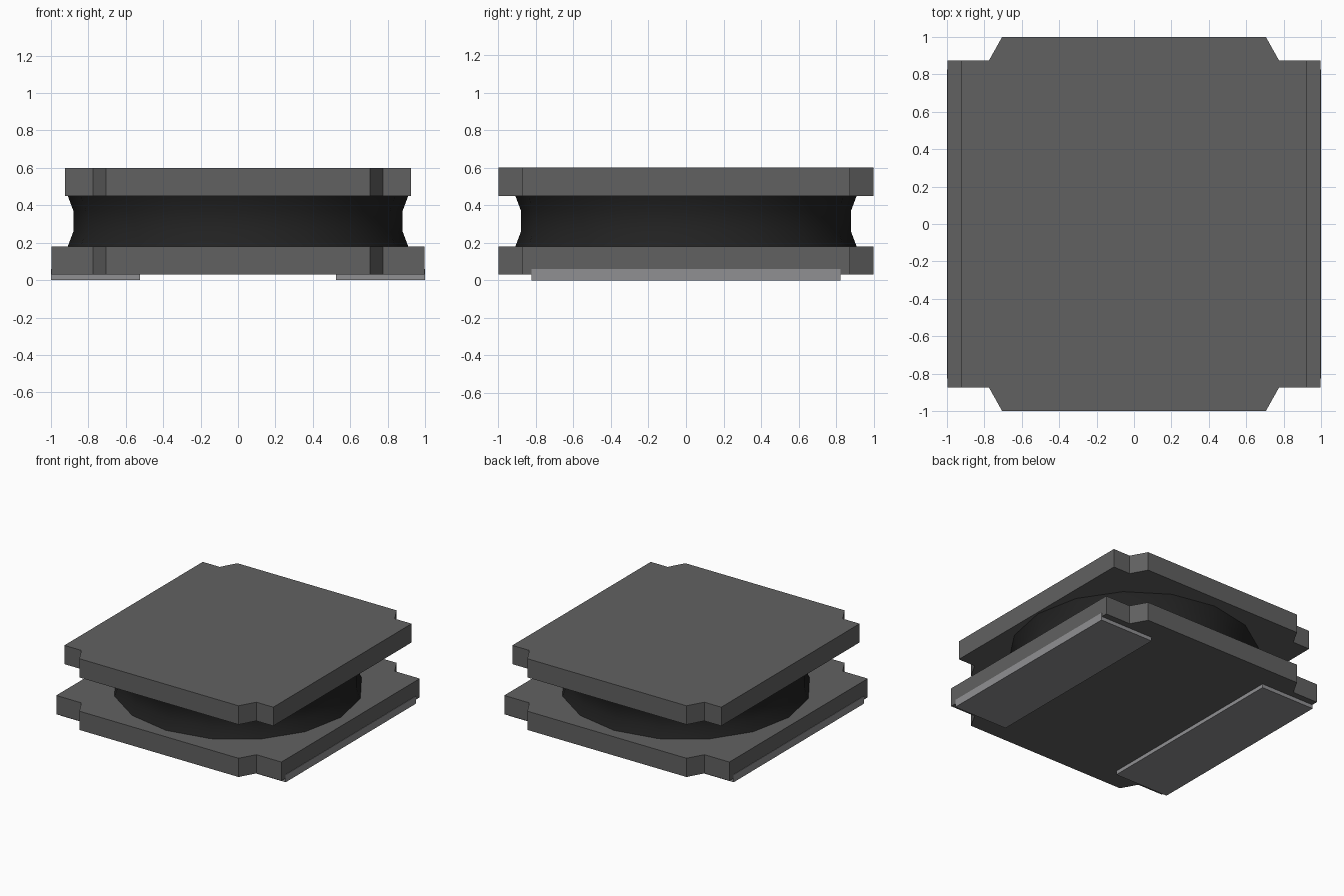
import bpy, bmesh, math


def material(name, rgb):
    m = bpy.data.materials.new(name)
    m.use_nodes = True
    m.diffuse_color = (*rgb, 1)
    m.node_tree.nodes["Principled BSDF"].inputs["Base Color"].default_value = (*rgb, 1)
    return m


def make_object(name, bm, mat):
    bmesh.ops.recalc_face_normals(bm, faces=bm.faces)
    mesh = bpy.data.meshes.new(name)
    bm.to_mesh(mesh)
    bm.free()
    mesh.materials.append(mat)
    obj = bpy.data.objects.new(name, mesh)
    bpy.context.collection.objects.link(obj)
    return obj


def prism(name, outline, z0, z1, mat):
    bm = bmesh.new()
    face = bm.faces.new([bm.verts.new((x, y, z0)) for x, y in outline])
    ext = bmesh.ops.extrude_face_region(bm, geom=[face])
    for v in ext["geom"]:
        if isinstance(v, bmesh.types.BMVert):
            v.co.z = z1
    return make_object(name, bm, mat)


def flange_outline(half_x):
    # One notched corner, mirrored round all four quadrants
    corner = [(half_x, 0.875), (0.775, 0.875), (0.705, 1.0)]
    pts = []
    for sx, sy in ((1, 1), (-1, 1), (-1, -1), (1, -1)):
        part = corner if sx * sy > 0 else corner[::-1]
        pts += [(sx * x, sy * y) for x, y in part]
    return pts


def lathe(name, profile, sides, mat):
    bm = bmesh.new()
    rings = []
    for r, z in profile:
        angles = [2 * math.pi * i / sides for i in range(sides)]
        rings.append([bm.verts.new((r * math.cos(a), r * math.sin(a), z)) for a in angles])
    for low, high in zip(rings, rings[1:]):
        for i in range(sides):
            j = (i + 1) % sides
            bm.faces.new((low[i], low[j], high[j], high[i])).smooth = True
    bm.faces.new(rings[0])
    bm.faces.new(rings[-1])
    return make_object(name, bm, mat)


if "Cube" in bpy.data.objects:
    bpy.data.objects.remove(bpy.data.objects["Cube"])

ferrite = material("dark grey ferrite", (0.12, 0.12, 0.12))
winding = material("black winding", (0.016, 0.016, 0.016))
metal = material("grey metal", (0.28, 0.28, 0.29))

# Flanges
prism("lower_flange", flange_outline(0.997), 0.03, 0.18, ferrite)
prism("upper_flange", flange_outline(0.925), 0.45, 0.60, ferrite)

# Waisted winding between the flanges
lathe("winding", [(0.91, 0.18), (0.88, 0.26), (0.88, 0.37), (0.91, 0.45)], 16, winding)

# Solder terminals under the left and right edges
for side, s in (("left", 1), ("right", -1)):
    a, b = s * 0.525, s * 1.0
    prism(side + "_terminal", [(a, -0.825), (b, -0.825), (b, 0.825), (a, 0.825)], 0.0, 0.06, metal)
